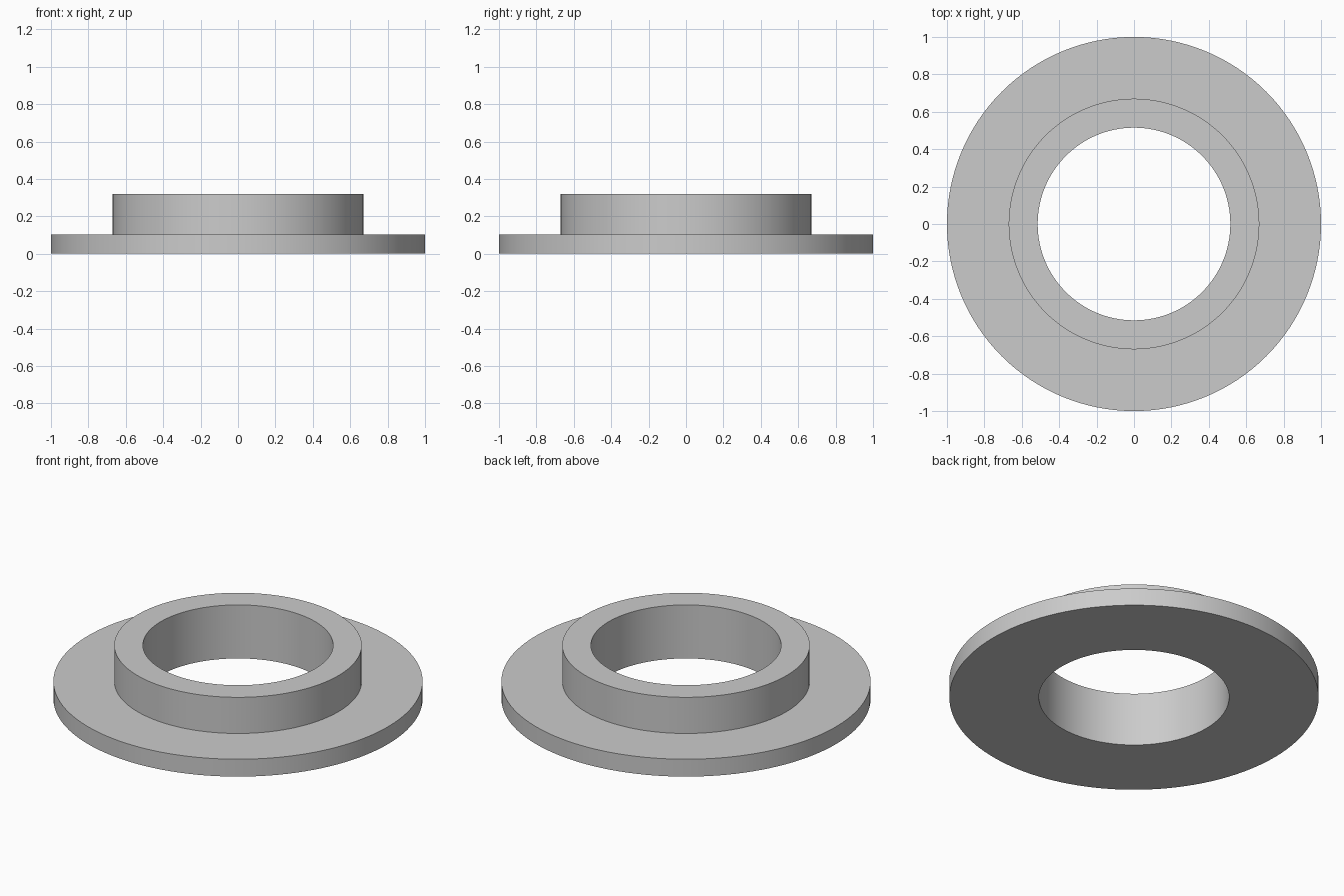
import bpy, bmesh, math

cube = bpy.data.objects.get("Cube")
if cube:
    bpy.data.objects.remove(cube, do_unlink=True)

SEGMENTS = 128
BORE, HUB, RIM = 0.515, 0.67, 1.0
FLANGE_TOP, HUB_TOP = 0.104, 0.32

# Single plain grey
grey = bpy.data.materials.new("light_grey")
grey.use_nodes = True
colour = (0.6, 0.6, 0.6, 1)
grey.diffuse_color = colour
grey.node_tree.nodes["Principled BSDF"].inputs["Base Color"].default_value = colour


def lathe(name, profile):
    """Revolve a closed (radius, z) profile around the z axis."""
    bm = bmesh.new()
    rings = []
    for i in range(SEGMENTS):
        a = math.tau * i / SEGMENTS
        rings.append([bm.verts.new((r * math.cos(a), r * math.sin(a), z))
                      for r, z in profile])
    for i, ring in enumerate(rings):
        after = rings[(i + 1) % SEGMENTS]
        for j in range(len(profile)):
            k = (j + 1) % len(profile)
            bm.faces.new((ring[j], after[j], after[k], ring[k]))
    bmesh.ops.recalc_face_normals(bm, faces=bm.faces)
    mesh = bpy.data.meshes.new(name)
    bm.to_mesh(mesh)
    bm.free()
    mesh.materials.append(grey)
    obj = bpy.data.objects.new(name, mesh)
    bpy.context.collection.objects.link(obj)
    return obj


# Flange and raised hub form one solid with a through bore
bushing = lathe("flanged_bushing", [
    (BORE, 0), (RIM, 0), (RIM, FLANGE_TOP),
    (HUB, FLANGE_TOP), (HUB, HUB_TOP), (BORE, HUB_TOP)])

# Smooth walls with crisp rims
bpy.ops.object.select_all(action="DESELECT")
bushing.select_set(True)
bpy.context.view_layer.objects.active = bushing
bpy.ops.object.shade_smooth_by_angle(angle=math.radians(30))
